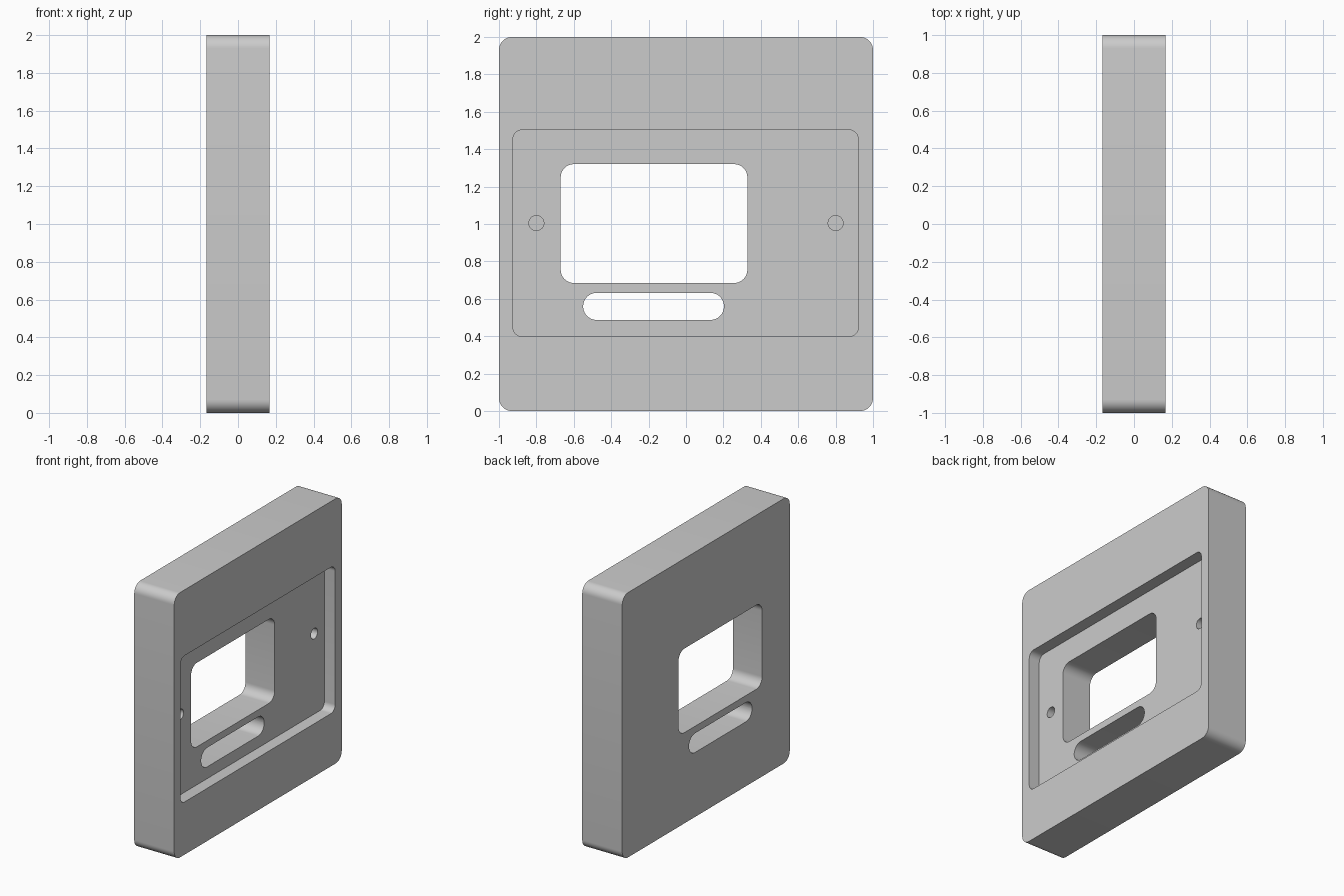
import bpy, bmesh
from math import sin, cos, pi, radians

cube = bpy.data.objects.get("Cube")
if cube:
    bpy.data.objects.remove(cube, do_unlink=True)

HALF = 0.167          # half thickness of the plate
RECESS_DEPTH = 0.09
HOLE_DEPTH = 0.13     # screw holes, below the recess floor

grey = bpy.data.materials.new("plain_grey")
grey.use_nodes = True
colour = (0.6, 0.6, 0.6, 1)
grey.diffuse_color = colour
grey.node_tree.nodes["Principled BSDF"].inputs["Base Color"].default_value = colour


def rounded_prism(name, y0, y1, z0, z1, radius, x0, x1, steps=10):
    """Rounded rectangle in the YZ plane, extruded from x0 to x1."""
    corners = [(y1 - radius, z1 - radius), (y0 + radius, z1 - radius),
               (y0 + radius, z0 + radius), (y1 - radius, z0 + radius)]
    bm = bmesh.new()
    ring = []
    for i, (cy, cz) in enumerate(corners):
        for s in range(steps + 1):
            a = (i + s / steps) * pi / 2
            ring.append(bm.verts.new((x0, cy + radius * cos(a), cz + radius * sin(a))))
    bmesh.ops.remove_doubles(bm, verts=ring, dist=1e-5)
    face = bm.faces.new([v for v in ring if v.is_valid])
    extruded = bmesh.ops.extrude_face_region(bm, geom=[face])["geom"]
    moved = [g for g in extruded if isinstance(g, bmesh.types.BMVert)]
    bmesh.ops.translate(bm, verts=moved, vec=(x1 - x0, 0, 0))
    bmesh.ops.recalc_face_normals(bm, faces=bm.faces)
    mesh = bpy.data.meshes.new(name)
    bm.to_mesh(mesh)
    bm.free()
    mesh.materials.append(grey)
    obj = bpy.data.objects.new(name, mesh)
    bpy.context.collection.objects.link(obj)
    return obj


# Main plate
plate = rounded_prism("mounting_plate", -1, 1, 0, 2, 0.07, -HALF, HALF)

# Cutters: shallow recess, window, cable slot and two blind screw holes
floor = HALF - RECESS_DEPTH
cutters = [
    rounded_prism("recess_cutter", -0.925, 0.921, 0.398, 1.503, 0.05, floor, 0.4),
    rounded_prism("window_cutter", -0.67, 0.328, 0.685, 1.32, 0.07, -0.4, 0.5),
    rounded_prism("slot_cutter", -0.55, 0.203, 0.487, 0.632, 0.0724, -0.4, 0.5),
]
for side in (-1, 1):
    y = side * 0.8
    cutters.append(rounded_prism("screw_hole_cutter", y - 0.04, y + 0.04, 0.965, 1.045,
                                 0.04, floor - HOLE_DEPTH, 0.3))

bpy.ops.object.select_all(action='DESELECT')
bpy.context.view_layer.objects.active = plate
plate.select_set(True)
for cutter in cutters:
    cutter.hide_render = True
    mod = plate.modifiers.new(cutter.name, 'BOOLEAN')
    mod.operation = 'DIFFERENCE'
    mod.solver = 'EXACT'
    mod.object = cutter
    bpy.ops.object.modifier_apply(modifier=mod.name)
    bpy.data.objects.remove(cutter, do_unlink=True)

# Smooth rounded corners, crisp rims
bpy.ops.object.shade_smooth_by_angle(angle=radians(30))
